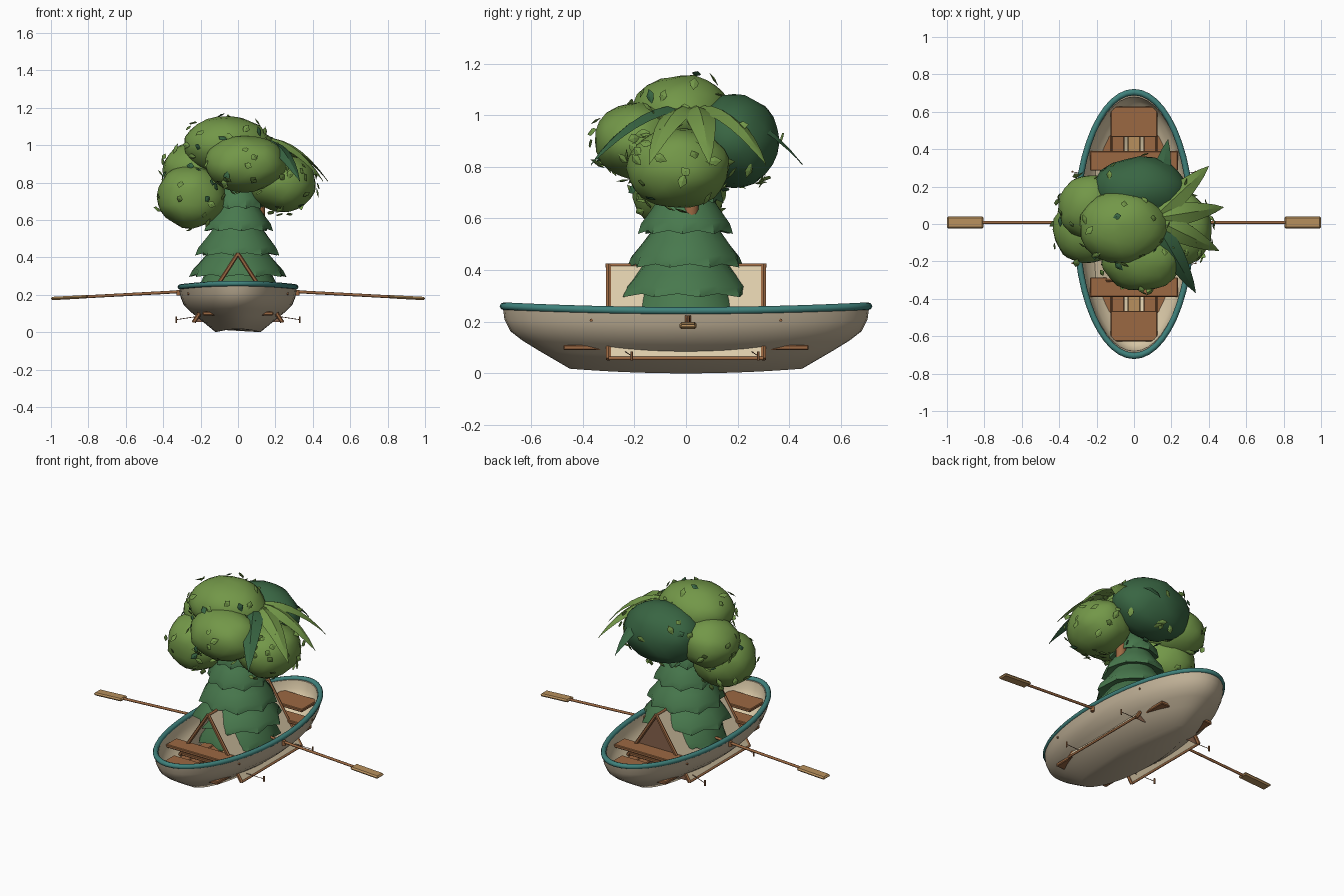
import bpy, bmesh, math, random
from mathutils import Vector, Matrix, noise

random.seed(4)
if "Cube" in bpy.data.objects:
    bpy.data.objects.remove(bpy.data.objects["Cube"])


def material(name, r, g, b):
    m = bpy.data.materials.new(name)
    m.use_nodes = True
    m.diffuse_color = (r, g, b, 1)
    m.node_tree.nodes["Principled BSDF"].inputs["Base Color"].default_value = (r, g, b, 1)
    return m


HULL = material("hull beige", .53, .44, .31)
CREAM = material("canvas cream", .72, .6, .4)
TEAL = material("rim teal", .05, .22, .2)
WOOD = material("brown wood", .33, .14, .055)
TAN = material("tan wood", .48, .28, .11)
DARK_WOOD = material("tent flap brown", .24, .12, .07)
LIGHT = material("leaf green", .17, .31, .065)
DARK = material("dark leaf green", .04, .13, .055)
PINE = material("pine green", .065, .19, .075)


def finish(bm, name, mats, smooth=0):
    bmesh.ops.recalc_face_normals(bm, faces=bm.faces)
    me = bpy.data.meshes.new(name)
    bm.to_mesh(me)
    bm.free()
    ob = bpy.data.objects.new(name, me)
    bpy.context.collection.objects.link(ob)
    for m in mats:
        me.materials.append(m)
    if smooth:
        bpy.ops.object.select_all(action='DESELECT')
        ob.select_set(True)
        bpy.context.view_layer.objects.active = ob
        bpy.ops.object.shade_smooth_by_angle(angle=math.radians(smooth))
    return ob


def box(name, lo, hi, mat, bevel=.004):
    lo, hi = Vector(lo), Vector(hi)
    bm = bmesh.new()
    bmesh.ops.create_cube(bm, size=1, matrix=Matrix.Translation((lo + hi) / 2) @ Matrix.Diagonal((*(hi - lo), 1)))
    bmesh.ops.bevel(bm, geom=bm.edges[:], offset=bevel, segments=1, affect='EDGES')
    return finish(bm, name, [mat])


def rod(name, a, b, r, mat, sides=10):
    a, b = Vector(a), Vector(b)
    turn = (b - a).to_track_quat('Z', 'Y').to_matrix().to_4x4()
    bm = bmesh.new()
    bmesh.ops.create_cone(bm, cap_ends=True, segments=sides, radius1=r, radius2=r, depth=(b - a).length,
                          matrix=Matrix.Translation((a + b) / 2) @ turn)
    return finish(bm, name, [mat], 50)


def loft(bm, rings, caps=(True, True)):
    """Skin a list of point rings, returning the faces of each band."""
    rows = [[bm.verts.new(p) for p in ring] for ring in rings]
    bands = []
    for p, q in zip(rows, rows[1:]):
        n = len(p)
        bands.append([bm.faces.new((p[i], p[(i + 1) % n], q[(i + 1) % n], q[i])) for i in range(n)])
    for use, row in zip(caps, (rows[0], rows[-1])):
        bands.append([bm.faces.new(row)] if use else [])
    return bands


# Hull: elliptical stations, outside going up and inside coming down
def oval(a, b, z, n=48):
    angles = [math.tau * i / n for i in range(n)]
    return [(a * math.cos(t), b * math.sin(t), z + .018 * math.sin(t) ** 2) for t in angles]


stations = [(.12, .45, 0), (.205, .57, .07), (.255, .635, .11), (.29, .68, .145),
            (.308, .703, .19), (.315, .71, .24)]
inside = [(a - .022, b - .03, z + .015 * (i == 0)) for i, (a, b, z) in enumerate(stations)]
bm = bmesh.new()
bands = loft(bm, [oval(*s) for s in stations + inside[::-1]])
for band in bands[len(stations):-2] + bands[-1:]:
    for f in band:
        f.material_index = 1
finish(bm, "hull", [HULL, CREAM], 40)

# Gunwale: rounded band around the rim
bm = bmesh.new()
section = [(math.cos(k * math.tau / 8), math.sin(k * math.tau / 8)) for k in range(9)]
loft(bm, [oval(.306 + .017 * c, .705 + .017 * c, .242 + .015 * s) for c, s in section], (False, False))
bmesh.ops.remove_doubles(bm, verts=bm.verts, dist=.0001)
finish(bm, "gunwale", [TEAL], 60)

# Benches, end platforms and floor planks
for end, s in (("front", -1), ("back", 1)):
    def along(name, x, y0, y1, z, mat=WOOD):
        box(end + name, (-x, min(s * y0, s * y1), z - .02), (x, max(s * y0, s * y1), z), mat)
    along("_bench", .235, .285, .39, .205)
    along("_platform", .125, .465, .628, .195)
    along("_bench_support", .13, .36, .385, .18)
for i, x in enumerate((-.155, -.085, 0, .085, .155)):
    box("floor_plank_%d" % (i + 1), (x - .034, -.475, .09), (x + .034, .475, .11), TAN if x == 0 else WOOD)

# Tent: canvas panels, closed back, wooden A-frames and ridge
APEX, FOOT, SPAN = Vector((0, 0, .415)), Vector((.236, 0, .055)), .3
bm = bmesh.new()
for s in (-1, 1):
    bm.faces.new([bm.verts.new(p) for p in ((0, -SPAN, APEX.z), (0, SPAN, APEX.z),
                                            (s * FOOT.x, SPAN, FOOT.z), (s * FOOT.x, -SPAN, FOOT.z))])
canvas = finish(bm, "tent_canvas", [CREAM])
canvas.modifiers.new("cloth", 'SOLIDIFY').thickness = .006
bm = bmesh.new()
bm.faces.new([bm.verts.new(p) for p in ((0, SPAN - .01, APEX.z),
                                        (FOOT.x, SPAN - .01, FOOT.z), (-FOOT.x, SPAN - .01, FOOT.z))])
finish(bm, "tent_back", [DARK_WOOD])
rod("tent_ridge", (0, -.312, .418), (0, .312, .418), .008, WOOD)
for s, side in ((1, "left"), (-1, "right")):
    for y, end in ((-SPAN, "front"), (SPAN, "back")):
        rod(end + "_tent_pole_" + side, (0, y, .42), (s * .236, y, .055), .011, WOOD, 6)
    rod("tent_foot_bar_" + side, (s * .238, -SPAN, .058), (s * .238, SPAN, .058), .007, WOOD)
    for i, y in enumerate((-.21, .28)):
        rod("guy_line_%s_%d" % (side, i), (s * .2, y - .03, .087), (s * .33, y, .067), .002, DARK_WOOD, 6)
        rod("tent_peg_%s_%d" % (side, i), (s * .33, y, .05), (s * .33, y, .085), .005, WOOD, 6)
    for i, y in enumerate((-.367, .367)):
        rod("hull_rivet_%s_%d" % (side, i), (s * .255, y, .206), (s * .271, y, .206), .006, WOOD, 8)

    # Oar with a flat rounded blade, and its lock
    rod("oar_shaft_" + side, (s * .08, .008, .229), (s * .84, .008, .188), .008, WOOD)
    blade = box("oar_blade_" + side, (-.098, -.033, -.009), (.098, .033, .009), TAN, .008)
    blade.location = (s * .902, .008, .185)
    blade.rotation_euler.y = s * .054
    rod("oar_lock_" + side, (s * .318, .008, .195), (s * .318, .008, .225), .012, WOOD)


# Conifer: stacked skirts with a scalloped hem
def skirt(name, hem_z, hem_r, top_z, top_r, twist, n=18):
    def ring(r, z, wave):
        pts = []
        for i in range(n):
            t = math.tau * (i + twist) / n
            w = wave * (i % 2)
            pts.append((r * (1 - w) * math.cos(t), r * (1 - w) * math.sin(t), z + .1 * w))
        return pts
    drop = top_z - hem_z
    bm = bmesh.new()
    loft(bm, [ring(hem_r * .6, hem_z + .03, 0), ring(hem_r, hem_z, .13),
              ring(hem_r * .93, hem_z + drop * .25, .07),
              ring((hem_r + top_r) * .48, hem_z + drop * .6, .03), ring(top_r, top_z, 0)])
    finish(bm, name, [PINE], 35)


tiers = [(.18, .25, .33, .17), (.295, .265, .44, .15), (.41, .23, .57, .12),
         (.54, .188, .7, .09), (.66, .145, .86, .02)]
for i, tier in enumerate(tiers):
    skirt("conifer_tier_%d" % (i + 1), *tier, i * .6)
rod("conifer_trunk", (0, 0, .05), (0, 0, .7), .05, WOOD)
rod("palm_trunk", (.115, .018, .59), (.11, .03, 1.03), .03, WOOD)

# Leafy crown: lumpy blobs with small pointed leaves on their outsides
blobs = [("crown_top", (-.06, -.015, 1.0), (.235, .195, .157), LIGHT),
         ("crown_front", (.04, -.19, .9), (.215, .17, .15), LIGHT),
         ("crown_low_right", (-.25, -.03, .725), (.185, .185, .17), LIGHT),
         ("crown_mid_right", (-.23, .09, .87), (.175, .175, .145), LIGHT),
         ("crown_left", (.24, -.03, .795), (.18, .2, .155), LIGHT),
         ("crown_back", (.03, .185, .9), (.25, .175, .18), DARK)]


def inside_blob(p, c, r):
    return sum(((p[k] - c[k]) / r[k]) ** 2 for k in range(3)) < 1


def add_leaf(bm, place, length, width, index):
    outline = [(0, 0), (.35, .8), (.6, 1), (1, 0), (.6, -1), (.35, -.8)]
    rim = [bm.verts.new(place @ Vector((u * length, v * width, 0))) for u, v in outline]
    for h in (.3, -.25):
        peak = bm.verts.new(place @ Vector((length * .5, 0, h * width)))
        for i in range(6):
            bm.faces.new((rim[i], rim[(i + 1) % 6], peak)).material_index = index


for name, c, r, mat in blobs:
    c = Vector(c)
    bm = bmesh.new()
    bmesh.ops.create_icosphere(bm, subdivisions=3, radius=1)
    for v in bm.verts:
        swell = 1 + .07 * noise.noise(v.co * 2 + c * 9)
        v.co = c + Vector((v.co[k] * r[k] * swell for k in range(3)))
    finish(bm, name, [mat], 60)
    bm = bmesh.new()
    for i in range(34):
        d = Vector((random.gauss(0, 1) for k in range(3))).normalized()
        p = c + Vector((d[k] * r[k] for k in range(3)))
        if any(o[0] != name and inside_blob(p, o[1], o[2]) for o in blobs):
            continue
        n = Vector((d[k] / r[k] for k in range(3))).normalized()
        turn = n.to_track_quat('Z', 'Y').to_matrix().to_4x4()
        spin = Matrix.Rotation(random.uniform(0, math.tau), 4, 'Z') @ Matrix.Rotation(-.3, 4, 'Y')
        add_leaf(bm, Matrix.Translation(p + n * .003) @ turn @ spin, random.uniform(.045, .065), .018,
                 int(random.random() < .22))
    finish(bm, name + "_leaves", [LIGHT, DARK])

# Palm fronds: arched, folded blades fanning out to one side
fronds = [(79, .43, DARK), (43, .41, LIGHT), (9, .385, LIGHT), (-26, .395, LIGHT), (-60, .46, DARK)]
for k, (angle, reach, mat) in enumerate(fronds):
    a = math.radians(angle)
    out, side = Vector((math.cos(a), math.sin(a), 0)), Vector((-math.sin(a), math.cos(a), 0))
    rings = []
    for i in range(9):
        t = i / 8
        w = .004 + .062 * math.sin(math.pi * t ** .8) ** .8 * (1 - .3 * t) if i < 8 else .001
        mid = Vector((.1, .03, 1.03)) + out * reach * t + Vector((0, 0, .1 * t - .32 * t * t))
        drop = Vector((0, 0, -.4 * w))
        under = Vector((0, 0, -.006))
        rings.append([mid, mid + side * w + drop, mid + under, mid - side * w + drop])
    bm = bmesh.new()
    loft(bm, rings)
    finish(bm, "palm_frond_%d" % (k + 1), [mat], 30)
